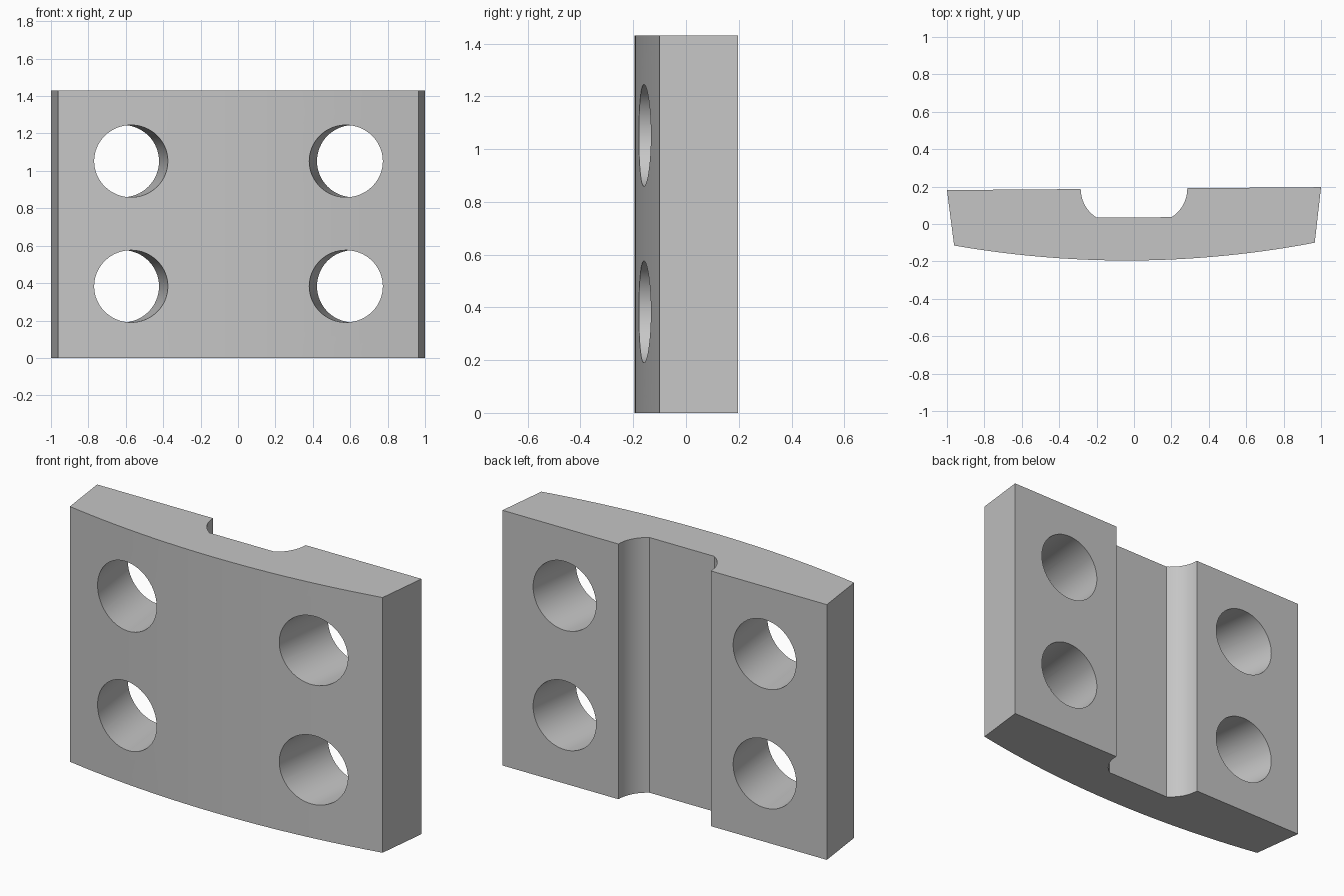
import bpy, bmesh
from math import sin, cos, asin, atan2, pi
from mathutils import Matrix

old = bpy.data.objects.get("Cube")
if old:
    bpy.data.objects.remove(old, do_unlink=True)

HEIGHT = 1.43
TILT = 0.0078      # slight turn of the whole plate about z
FAN = 0.12         # outward slope of the side faces and holes

grey = bpy.data.materials.new("plain grey")
grey.use_nodes = True
colour = (0.56, 0.56, 0.56, 1)
grey.diffuse_color = colour
grey.node_tree.nodes["Principled BSDF"].inputs["Base Color"].default_value = colour


def make_object(name, bm):
    bmesh.ops.recalc_face_normals(bm, faces=bm.faces)
    mesh = bpy.data.meshes.new(name)
    bm.to_mesh(mesh)
    bm.free()
    mesh.materials.append(grey)
    obj = bpy.data.objects.new(name, mesh)
    bpy.context.collection.objects.link(obj)
    return obj


# Curved front, from the left end of the arc to the right
half, end_y, mid_y = 0.964, -0.1075, -0.195
sag = end_y - mid_y
radius = (half ** 2 + sag ** 2) / (2 * sag)
sweep = asin(half / radius)
N = 24
angles = [sweep * (2 * i / N - 1) for i in range(N + 1)]
front = [(radius * sin(a), mid_y + radius * (1 - cos(a))) for a in angles]

# Groove wall: concave arc from the back face down to the groove floor
back_y, lip_x, floor_y, wall_r = 0.189, 0.285, 0.035, 0.182
wall_end = asin((back_y - floor_y) / wall_r)
wall = [(lip_x - wall_r * (1 - cos(wall_end * i / 10)),
         back_y - wall_r * sin(wall_end * i / 10)) for i in range(11)]
back = [(1.0, back_y)] + wall
outline = front + back + [(-x, y) for x, y in reversed(back)]

# Extruded plate
bm = bmesh.new()
face = bm.faces.new([bm.verts.new((x, y, 0)) for x, y in outline])
top = bmesh.ops.extrude_face_region(bm, geom=[face])["geom"]
bmesh.ops.translate(bm, vec=(0, 0, HEIGHT),
                    verts=[g for g in top if isinstance(g, bmesh.types.BMVert)])
plate = make_object("curved_plate", bm)

# Four through holes, fanning outward to the back
bm = bmesh.new()
for side in (-1, 1):
    for z in (0.383, 1.052):
        place = (Matrix.Translation((side * 0.594, 0, z))
                 @ Matrix.Rotation(-side * atan2(FAN, 1), 4, 'Z')
                 @ Matrix.Rotation(pi / 2, 4, 'X'))
        bmesh.ops.create_cone(bm, cap_ends=True, segments=64, radius1=0.193,
                              radius2=0.193, depth=1, matrix=place)
cutter = make_object("hole_cutter", bm)
cutter.hide_render = True

cut = plate.modifiers.new("holes", 'BOOLEAN')
cut.operation = 'DIFFERENCE'
cut.solver = 'EXACT'
cut.object = cutter
bpy.ops.object.select_all(action='DESELECT')
bpy.context.view_layer.objects.active = plate
plate.select_set(True)
bpy.ops.object.modifier_apply(modifier=cut.name)
bpy.data.objects.remove(cutter, do_unlink=True)

plate.data.transform(Matrix.Translation((0.0015, 0, 0)) @ Matrix.Rotation(TILT, 4, 'Z'))
bpy.ops.object.shade_smooth_by_angle(angle=0.4)
